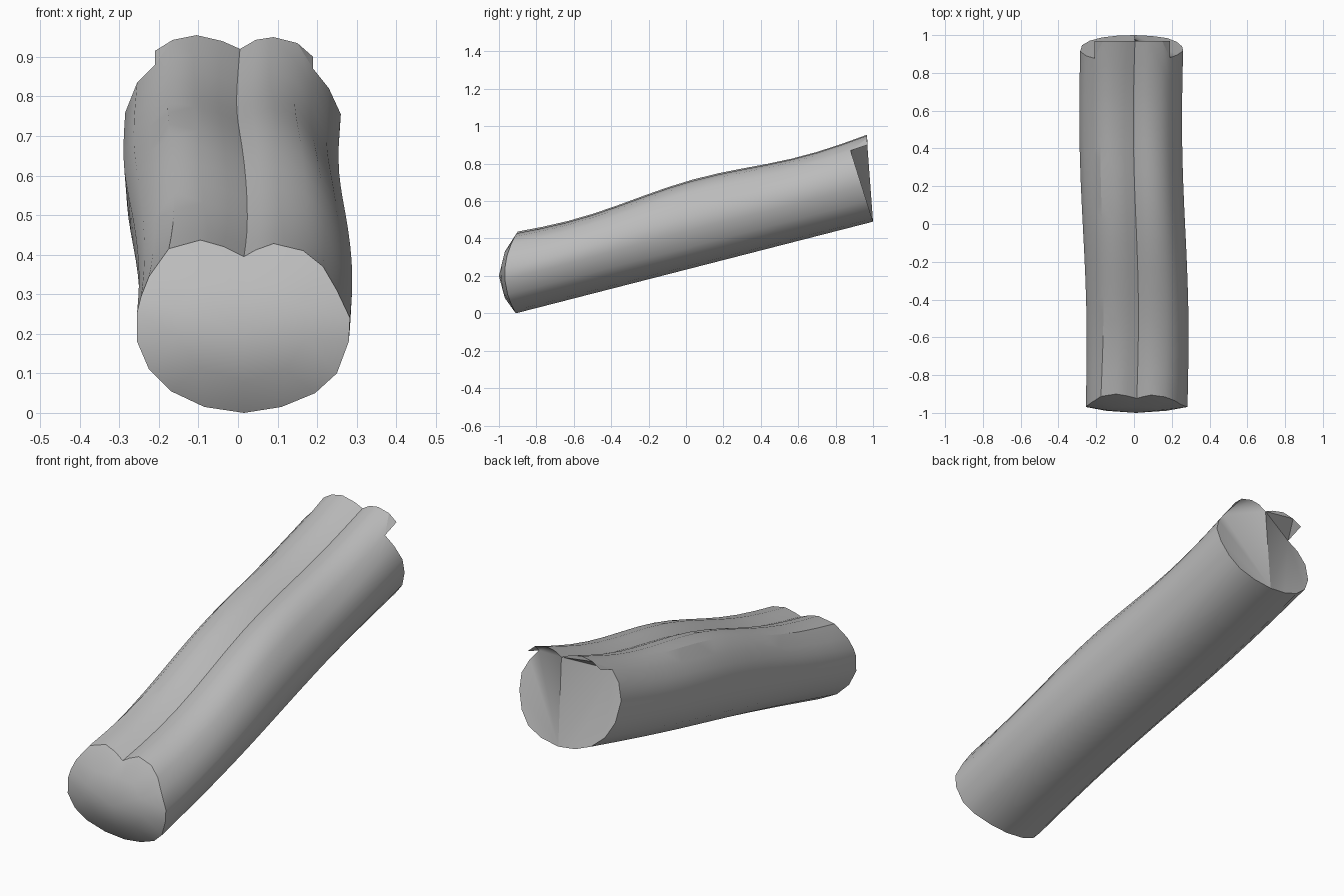
import bpy, bmesh, math

cube = bpy.data.objects.get("Cube")
if cube:
    bpy.data.objects.remove(cube, do_unlink=True)

grey = bpy.data.materials.new("mid grey")
grey.use_nodes = True
grey.diffuse_color = (0.5, 0.5, 0.5, 1)
bsdf = grey.node_tree.nodes["Principled BSDF"]
bsdf.inputs["Base Color"].default_value = (0.5, 0.5, 0.5, 1)
bsdf.inputs["Roughness"].default_value = 0.7

# Two-lobed end profiles (x, z), from the bottom round by +x
FRONT = [(.015, 0), (.11, .015), (.195, .05), (.25, .10), (.28, .18), (.283, .24),
         (.25, .31), (.215, .37), (.165, .41), (.09, .428), (.045, .412), (.015, .395),
         (-.035, .42), (-.095, .437), (-.175, .415), (-.225, .345), (-.245, .295),
         (-.255, .255), (-.255, .18), (-.225, .11), (-.17, .055), (-.085, .015)]
BACK = [(0, .49), (.095, .505), (.175, .54), (.225, .60), (.255, .68), (.26, .755),
        (.23, .82), (.19, .87), (.15, .935), (.09, .95), (.045, .943), (.005, .92),
        (-.04, .94), (-.105, .955), (-.165, .943), (-.21, .88), (-.255, .835),
        (-.285, .76), (-.275, .66), (-.235, .585), (-.17, .53), (-.09, .50)]
N = len(FRONT)
NOTCH_L, CREASE, NOTCH_R = 7, 11, 15
STEPS = 14


def front_y(z):
    return -.91 - .06 * (1 - ((z - .21) / .21) ** 2)


def back_y(i, z):
    if NOTCH_L < i < NOTCH_R:          # overhanging top flap
        return .968
    return 1 - .12 * (z - .49) / .38   # slanted cut below it


def body_point(i, t):
    (x0, z0), (x1, z1) = FRONT[i], BACK[i]
    y = front_y(z0) * (1 - t) + back_y(i, z1) * t
    x = x0 * (1 - t) + x1 * t + .011 * math.sin(2 * math.pi * t)
    top = max(0, z0 / .43 - .3) / .7
    z = z0 * (1 - t) + z1 * t - .018 * top * math.sin(3 * math.pi * t)
    return x, y, z


def make_object(name, bm):
    mesh = bpy.data.meshes.new(name)
    bm.to_mesh(mesh)
    bm.free()
    ob = bpy.data.objects.new(name, mesh)
    bpy.context.collection.objects.link(ob)
    mesh.materials.append(grey)
    bpy.ops.object.select_all(action='DESELECT')
    ob.select_set(True)
    bpy.context.view_layer.objects.active = ob
    bpy.ops.object.shade_smooth_by_angle(angle=math.radians(33))
    return ob


bm = bmesh.new()
rings = [[bm.verts.new(body_point(i, s / STEPS)) for i in range(N)]
         for s in range(STEPS + 1)]

# Long grooved body
for a, b in zip(rings, rings[1:]):
    for i in range(N):
        j = (i + 1) % N
        bm.faces.new((a[i], b[i], b[j], a[j]))

# Faceted, slightly domed front end
rim = rings[0]
hub = bm.verts.new((.01, -1, .2))
inner = []
for v in rim[::2]:
    x, y, z = v.co
    inner.append(bm.verts.new((.01 + .6 * (x - .01), -1 + .36 * (y + 1), .2 + .6 * (z - .2))))
M = len(inner)
for k in range(M):
    p, q = inner[k], inner[(k + 1) % M]
    r0, r1, r2 = rim[2 * k], rim[2 * k + 1], rim[(2 * k + 2) % N]
    for tri in ((r0, r1, p), (r1, q, p), (r1, r2, q), (p, q, hub)):
        bm.faces.new(tri)

# Back end: two slanted discs and a folded centre
r = rings[-1]
bm.faces.new(r[NOTCH_L::-1])
bm.faces.new([r[0]] + r[:NOTCH_R - 1:-1])
bm.faces.new((r[CREASE], r[NOTCH_L], r[0]))
bm.faces.new((r[NOTCH_R], r[CREASE], r[0]))
for lo, hi in ((NOTCH_L, CREASE), (CREASE, NOTCH_R)):
    for i in range(lo + 1, hi):
        bm.faces.new((r[lo], r[i + 1], r[i]))

# Flap corners over the side notches
corner_l = bm.verts.new((.19, .97, .90))
corner_r = bm.verts.new((-.21, .97, .915))
bm.faces.new((r[NOTCH_L], corner_l, r[NOTCH_L + 1]))
bm.faces.new((r[NOTCH_R - 1], corner_r, r[NOTCH_R]))

make_object("grooved_log", bm)
